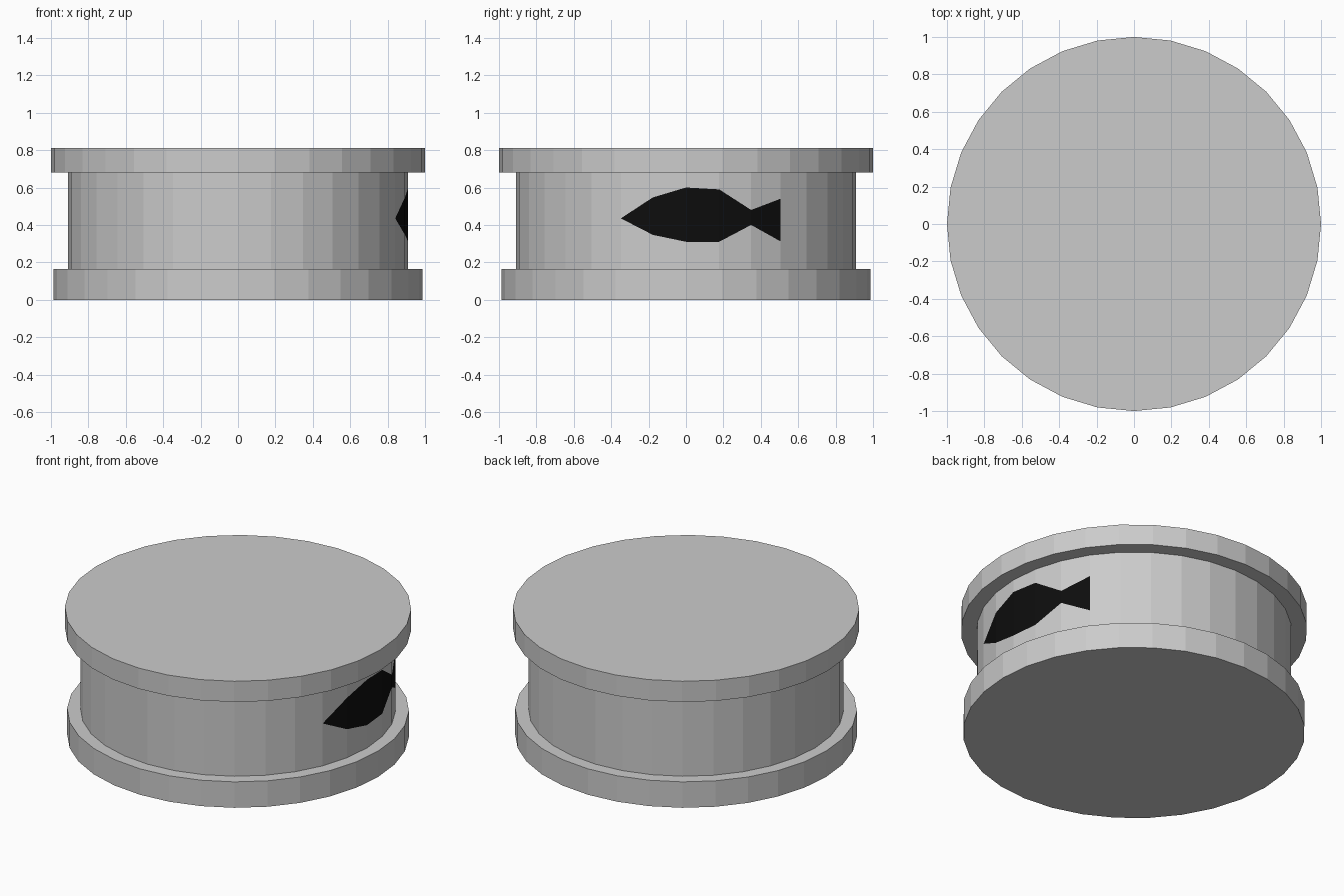
import bpy
from math import sin, cos, tau

if "Cube" in bpy.data.objects:
    bpy.data.objects.remove(bpy.data.objects["Cube"])

SIDES = 32
BODY_R, BODY_LOW, BODY_HIGH = 0.91, 0.165, 0.68


def make_object(name, verts, faces, material=None):
    mesh = bpy.data.meshes.new(name)
    mesh.from_pydata(verts, [], faces)
    mesh.update()
    obj = bpy.data.objects.new(name, mesh)
    bpy.context.collection.objects.link(obj)
    if material:
        mesh.materials.append(material)
    return obj


def rim_point(radius, step, z):
    a = tau * step / SIDES
    return (radius * cos(a), radius * sin(a), z)


def disc(name, radius, low, high):
    verts = [rim_point(radius, i, z) for z in (low, high) for i in range(SIDES)]
    faces = [(i, (i + 1) % SIDES, SIDES + (i + 1) % SIDES, SIDES + i)
             for i in range(SIDES)]
    faces += [tuple(reversed(range(SIDES))), tuple(range(SIDES, 2 * SIDES))]
    return make_object(name, verts, faces)


# Bottom and lid discs
disc("bottom_rim", 0.987, 0.0, BODY_LOW)
disc("lid", 1.0, BODY_HIGH, 0.812)

# Lower and upper fish outline at each facet edge, nose to tail
fish = {-2: (0.435, 0.435), -1: (0.347, 0.547), 0: (0.31, 0.60),
        1: (0.31, 0.59), 2: (0.40, 0.48), 3: (0.312, 0.54)}

body_verts, body_faces, fish_verts, fish_faces = [], [], [], []


def add_panel(verts, faces, step, left, right):
    # One facet between (low, high) heights on its left and right edges
    n = len(verts)
    corners = [(step, left[0]), (step + 1, right[0]),
               (step + 1, right[1]), (step, left[1])]
    if left[0] == left[1]:
        corners.pop()
    verts.extend(rim_point(BODY_R, s, z) for s, z in corners)
    faces.append(tuple(range(n, n + len(corners))))


for k in range(-2, SIDES - 2):
    if k in fish and k + 1 in fish:
        l, r = fish[k], fish[k + 1]
        add_panel(body_verts, body_faces, k, (BODY_LOW, l[0]), (BODY_LOW, r[0]))
        add_panel(body_verts, body_faces, k, (l[1], BODY_HIGH), (r[1], BODY_HIGH))
        add_panel(fish_verts, fish_faces, k, l, r)
    else:
        add_panel(body_verts, body_faces, k, (BODY_LOW, BODY_HIGH),
                  (BODY_LOW, BODY_HIGH))

# Tin wall with the black fish shape set flush into it
black = bpy.data.materials.new("black")
black.diffuse_color = (0.004, 0.004, 0.004, 1)
black.use_nodes = True
black.node_tree.nodes["Principled BSDF"].inputs["Base Color"].default_value = black.diffuse_color
make_object("tin_wall", body_verts, body_faces)
make_object("fish_shape", fish_verts, fish_faces, black)
